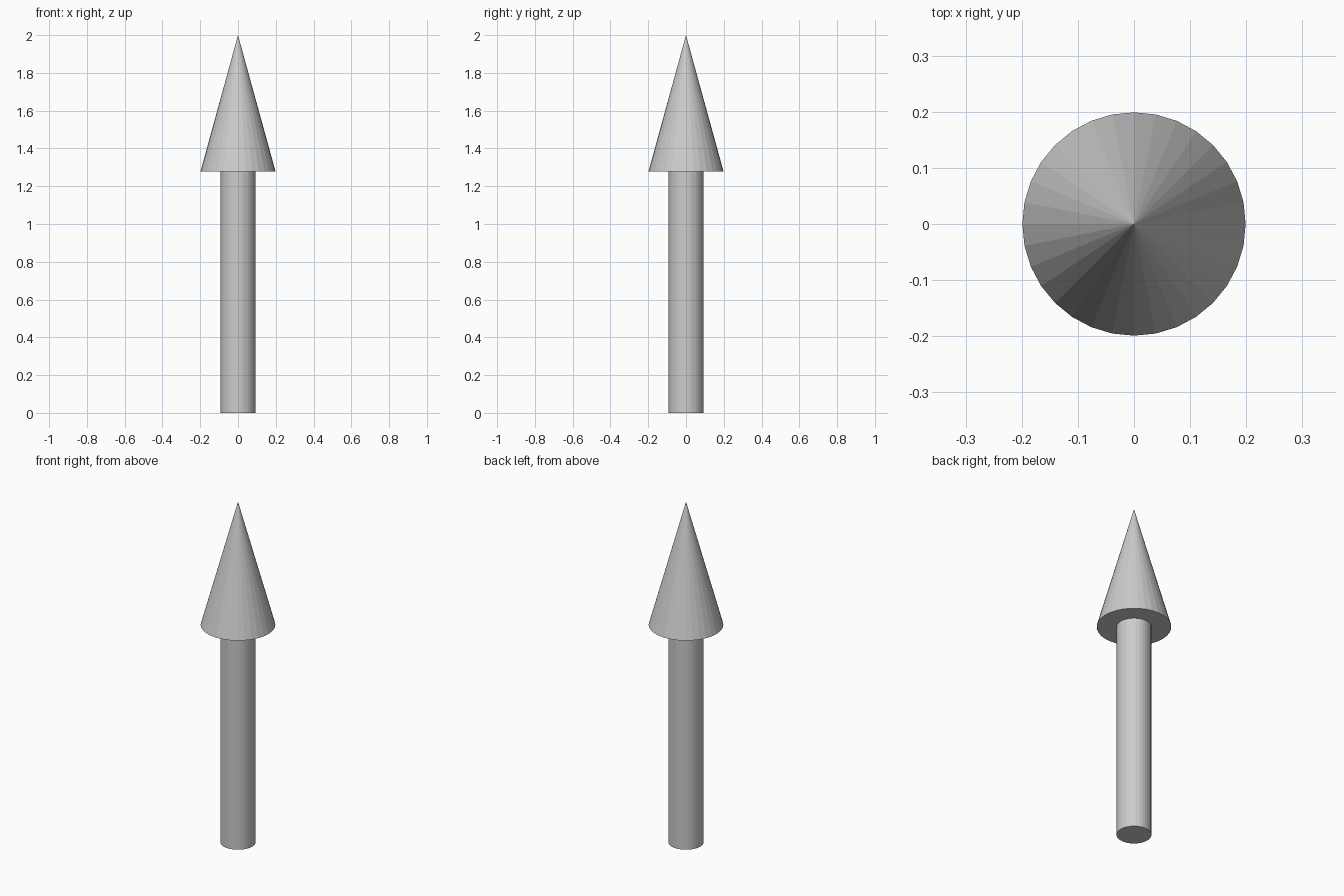
import bpy

if "Cube" in bpy.data.objects:
    bpy.data.objects.remove(bpy.data.objects["Cube"])

SIDES = 32
BASE_Z = 1.277   # where the head meets the shaft
TOP_Z = 2.0

# Shaft
bpy.ops.mesh.primitive_cylinder_add(vertices=SIDES, radius=0.093, depth=BASE_Z,
                                    location=(0, 0, BASE_Z / 2))
bpy.context.object.name = "arrow_shaft"

# Pointed head
bpy.ops.mesh.primitive_cone_add(vertices=SIDES, radius1=0.199, radius2=0,
                                depth=TOP_Z - BASE_Z,
                                location=(0, 0, (BASE_Z + TOP_Z) / 2))
bpy.context.object.name = "arrow_head"
